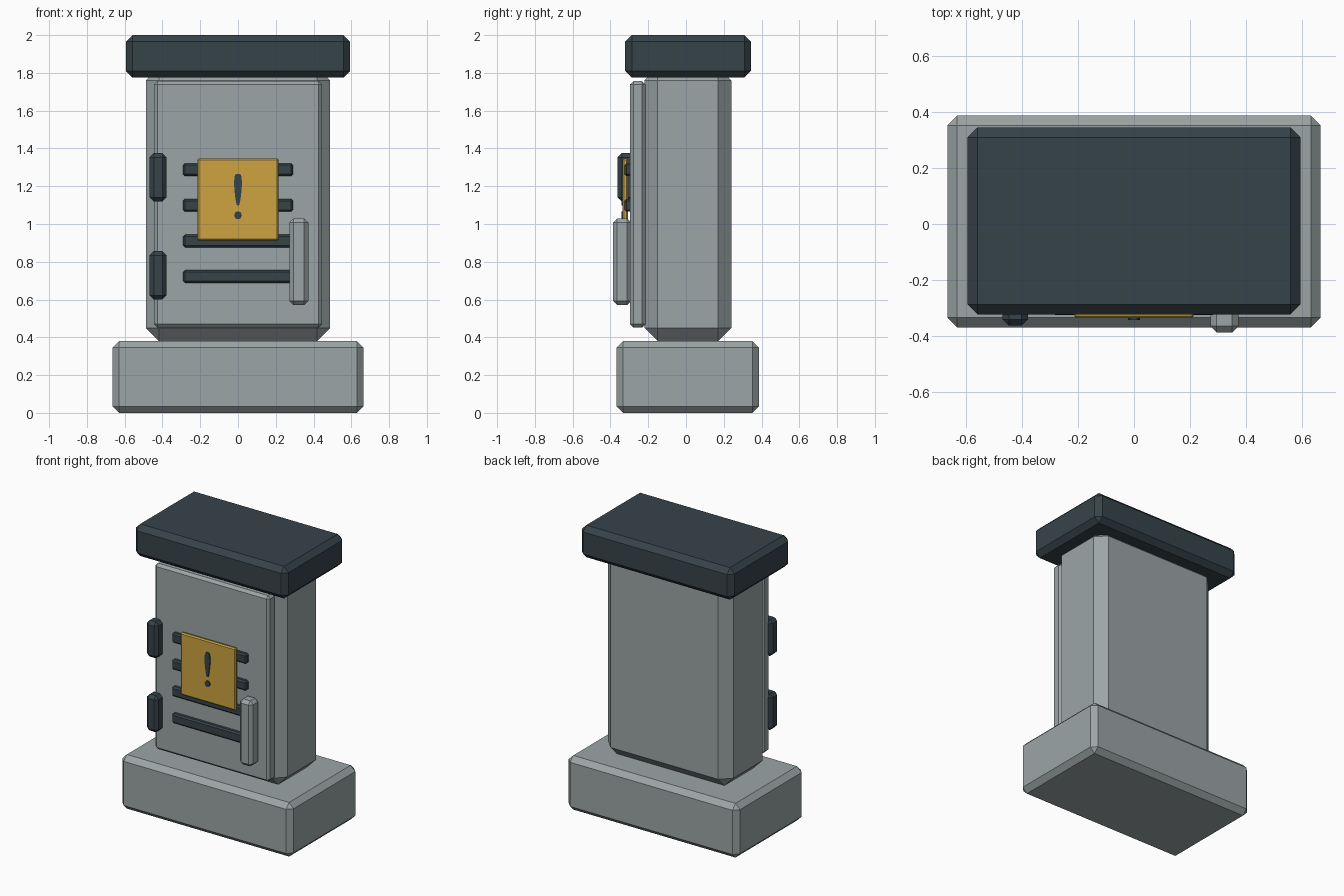
import bpy
import bmesh
from math import sin, cos, pi

cube = bpy.data.objects.get("Cube")
if cube:
    bpy.data.objects.remove(cube, do_unlink=True)


def material(name, rgb):
    m = bpy.data.materials.new(name)
    m.use_nodes = True
    m.diffuse_color = (*rgb, 1)
    bsdf = next(n for n in m.node_tree.nodes if n.type == 'BSDF_PRINCIPLED')
    bsdf.inputs["Base Color"].default_value = (*rgb, 1)
    return m


grey = material("steel grey", (0.33, 0.375, 0.38))
dark = material("dark slate", (0.037, 0.056, 0.068))
yellow = material("warning yellow", (0.61, 0.37, 0.05))


def finish(name, bm, mat):
    bmesh.ops.recalc_face_normals(bm, faces=bm.faces)
    mesh = bpy.data.meshes.new(name)
    bm.to_mesh(mesh)
    bm.free()
    mesh.materials.append(mat)
    obj = bpy.data.objects.new(name, mesh)
    bpy.context.collection.objects.link(obj)
    return obj


def box(name, x, y, z, mat, chamfer):
    """Chamfered box from (low, high) spans on each axis."""
    spans = (x, y, z)
    bm = bmesh.new()
    bmesh.ops.create_cube(bm, size=1)
    for v in bm.verts:
        v.co = [(a + b) / 2 + c * (b - a) for c, (a, b) in zip(v.co, spans)]
    obj = finish(name, bm, mat)
    mod = obj.modifiers.new("chamfer", 'BEVEL')
    mod.width = chamfer
    mod.segments = 1
    return obj


def plate(name, outline, front, back, mat):
    """Thin plate facing the front, from an x-z outline."""
    bm = bmesh.new()
    face = bm.faces.new([bm.verts.new((x, front, z)) for x, z in outline])
    ext = bmesh.ops.extrude_face_region(bm, geom=[face], use_keep_orig=True)
    for v in ext["geom"]:
        if isinstance(v, bmesh.types.BMVert):
            v.co.y = back
    return finish(name, bm, mat)


# Plinth, cabinet and lid
box("base", (-0.665, 0.665), (-0.368, 0.386), (0, 0.38), grey, 0.035)
box("cabinet", (-0.488, 0.488), (-0.22, 0.24), (0.38, 1.83), grey, 0.07)
box("lid", (-0.593, 0.593), (-0.322, 0.344), (1.775, 2), dark, 0.035)

# Door with hinges, vents and handle
box("door", (-0.445, 0.445), (-0.296, -0.215), (0.452, 1.757), grey, 0.018)
for name, z in (("lower_hinge", 0.728), ("upper_hinge", 1.247)):
    box(name, (-0.468, -0.378), (-0.362, -0.272), (z - 0.128, z + 0.128), dark, 0.022)
for i in range(4):
    z = 0.722 + i * 0.1885
    box(f"vent_{i + 1}", (-0.29, 0.29), (-0.325, -0.28), (z - 0.034, z + 0.034), dark, 0.01)
box("handle", (0.272, 0.372), (-0.386, -0.29), (0.57, 1.03), grey, 0.022)

# Warning sign with its mark
box("warning_sign", (-0.214, 0.214), (-0.335, -0.308), (0.912, 1.348), yellow, 0.008)
half = [(0.011, 1.266), (0.018, 1.252), (0.021, 1.22), (0.019, 1.18), (0.013, 1.13), (0.006, 1.097)]
stroke = half + [(-x, z) for x, z in reversed(half)]
plate("mark_stroke", stroke, -0.342, -0.334, dark)
dot = [(0.02 * cos(a * pi / 8), 1.046 + 0.021 * sin(a * pi / 8)) for a in range(16)]
plate("mark_dot", dot, -0.342, -0.334, dark)
